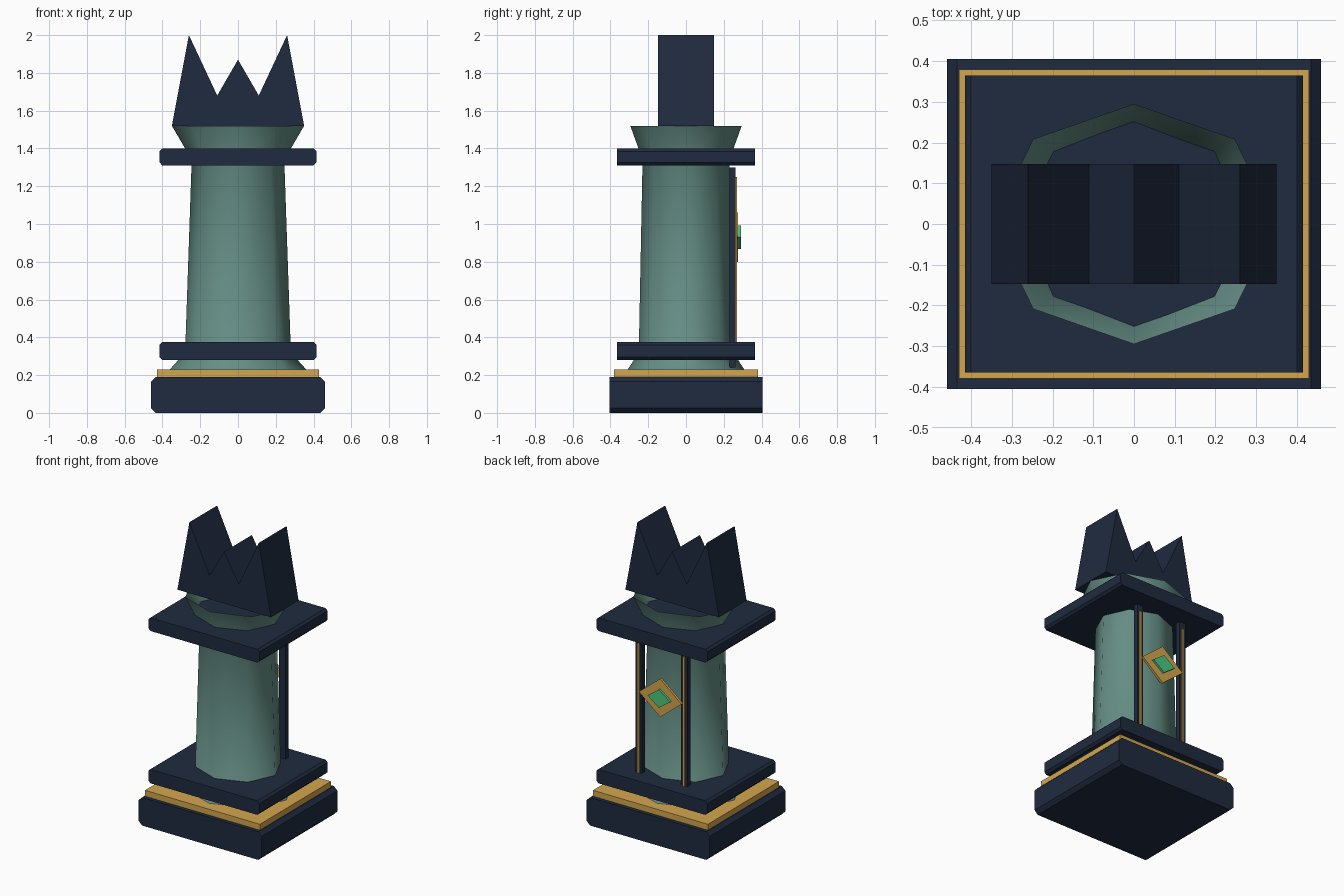
import bpy, bmesh, math

if "Cube" in bpy.data.objects:
    bpy.data.objects.remove(bpy.data.objects["Cube"])


def material(name, rgb):
    m = bpy.data.materials.new(name)
    m.diffuse_color = (*rgb, 1)
    m.use_nodes = True
    m.node_tree.nodes["Principled BSDF"].inputs["Base Color"].default_value = m.diffuse_color
    return m


NAVY = material("navy", (0.014, 0.024, 0.05))
TEAL = material("teal", (0.13, 0.27, 0.235))
GOLD = material("gold", (0.65, 0.38, 0.075))
GREEN = material("green", (0.07, 0.57, 0.22))


def finish(name, bm, mat, smooth=None):
    bmesh.ops.recalc_face_normals(bm, faces=bm.faces)
    me = bpy.data.meshes.new(name)
    bm.to_mesh(me)
    bm.free()
    me.materials.append(mat)
    ob = bpy.data.objects.new(name, me)
    bpy.context.collection.objects.link(ob)
    if smooth:
        bpy.ops.object.select_all(action='DESELECT')
        ob.select_set(True)
        bpy.context.view_layer.objects.active = ob
        bpy.ops.object.shade_smooth_by_angle(angle=math.radians(smooth))
    return ob


def extrude_y(name, profile, y0, y1, mat):
    """Extrude an x-z outline from y0 to y1."""
    bm = bmesh.new()
    face = bm.faces.new([bm.verts.new((x, y0, z)) for x, z in profile])
    ext = bmesh.ops.extrude_face_region(bm, geom=[face])
    for v in ext["geom"]:
        if isinstance(v, bmesh.types.BMVert):
            v.co.y = y1
    return finish(name, bm, mat)


def slab(name, hx, hy, z0, z1, c, mat):
    """Slab whose long edges along y are chamfered by c."""
    right = [(hx - c, z0), (hx, z0 + c), (hx, z1 - c), (hx - c, z1)]
    left = [(-x, z) for x, z in reversed(right)]
    return extrude_y(name, right + left, -hy, hy, mat)


def bar(name, x, hx, y0, y1, z0, z1, mat):
    return extrude_y(name, [(x - hx, z0), (x + hx, z0), (x + hx, z1), (x - hx, z1)], y0, y1, mat)


def diamond(name, hx, hz, z, y0, y1, mat):
    return extrude_y(name, [(-hx, z), (0, z - hz), (hx, z), (0, z + hz)], y0, y1, mat)


# stepped base and collars
slab("base_block", 0.46, 0.405, 0.0, 0.19, 0.025, NAVY)
bar("base_trim", 0, 0.43, -0.38, 0.38, 0.19, 0.23, GOLD)
slab("lower_collar", 0.415, 0.365, 0.28, 0.375, 0.015, NAVY)
slab("upper_collar", 0.415, 0.365, 1.31, 1.40, 0.015, NAVY)

# open eight-sided column, flared at both ends
bm = bmesh.new()
rings = []
for rx, ry, z in [(0.37, 0.315, 0.22), (0.28, 0.25, 0.32),
                  (0.245, 0.23, 1.34), (0.35, 0.295, 1.52)]:
    rings.append([bm.verts.new((rx * math.cos(i * math.pi / 4),
                                ry * math.sin(i * math.pi / 4), z)) for i in range(8)])
for a, b in zip(rings, rings[1:]):
    for i in range(8):
        j = (i + 1) % 8
        bm.faces.new((a[i], a[j], b[j], b[i]))
finish("column", bm, TEAL, smooth=46)

# three-pointed crown
half = [(0.35, 1.52), (0.26, 2.0), (0.11, 1.68)]
extrude_y("crown", half + [(0, 1.87)] + [(-x, z) for x, z in reversed(half)],
          -0.148, 0.148, NAVY)

# back rails with gold inlays
for side, s in (("left", -1), ("right", 1)):
    bar(side + "_rail", s * 0.17, 0.023, 0.23, 0.262, 0.24, 1.30, NAVY)
    bar(side + "_rail_inlay", s * 0.17, 0.008, 0.26, 0.27, 0.29, 1.25, GOLD)

# back ornament
diamond("ornament_plate", 0.16, 0.13, 0.93, 0.26, 0.276, GOLD)
diamond("ornament_gem", 0.085, 0.062, 0.93, 0.27, 0.29, GREEN)
